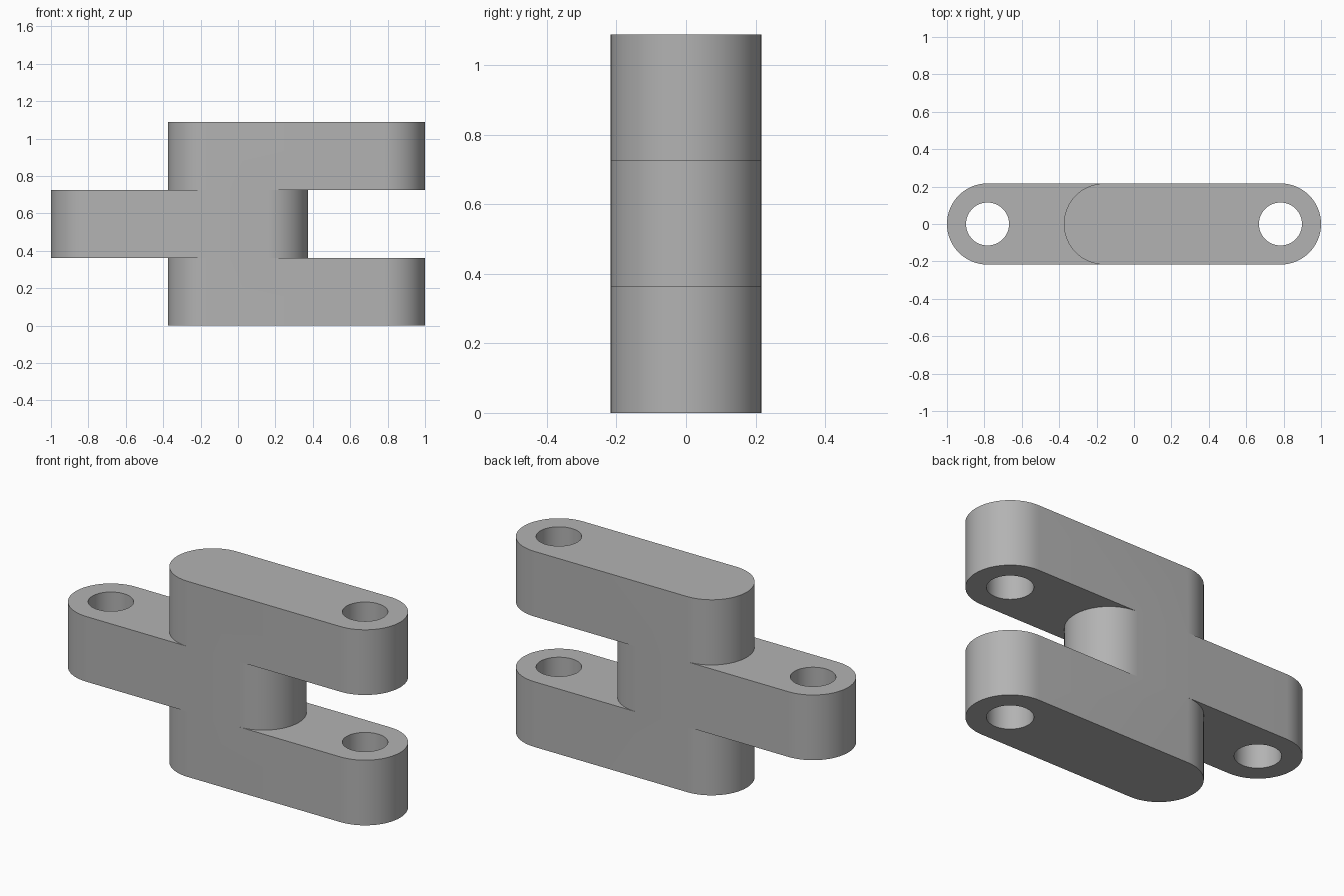
import bpy
import bmesh
from math import pi, cos, sin, radians

if "Cube" in bpy.data.objects:
    bpy.data.objects.remove(bpy.data.objects["Cube"], do_unlink=True)

RADIUS, HOLE, LAYER = 0.217, 0.115, 0.363   # end radius, hole radius, bar thickness
PIN_X, INNER_X = 0.783, 0.158               # centres of the outer and inner round ends
ARC = 32

grey = bpy.data.materials.new("plain grey")
grey.use_nodes = True
colour = (0.45, 0.45, 0.45, 1)
grey.diffuse_color = colour
grey.node_tree.nodes["Principled BSDF"].inputs["Base Color"].default_value = colour


def prism(name, points, z0, z1):
    """Extrude a flat outline from z0 to z1."""
    bm = bmesh.new()
    face = bm.faces.new([bm.verts.new((x, y, z0)) for x, y in points])
    top = bmesh.ops.extrude_face_region(bm, geom=[face])["geom"]
    verts = [v for v in top if isinstance(v, bmesh.types.BMVert)]
    bmesh.ops.translate(bm, verts=verts, vec=(0, 0, z1 - z0))
    bmesh.ops.recalc_face_normals(bm, faces=bm.faces)
    mesh = bpy.data.meshes.new(name)
    bm.to_mesh(mesh)
    bm.free()
    mesh.materials.append(grey)
    obj = bpy.data.objects.new(name, mesh)
    bpy.context.collection.objects.link(obj)
    return obj


def arc(x, radius, start, end, steps):
    angles = [start + (end - start) * i / steps for i in range(steps + 1)]
    return [(x + radius * cos(a), radius * sin(a)) for a in angles]


def combine(target, other, operation):
    """Apply a boolean and discard the second object."""
    mod = target.modifiers.new(operation.lower(), "BOOLEAN")
    mod.operation, mod.object, mod.solver = operation, other, "EXACT"
    bpy.context.view_layer.objects.active = target
    bpy.ops.object.modifier_apply(modifier=mod.name)
    bpy.data.objects.remove(other, do_unlink=True)


def bar(name, left, right, pin, layer):
    """Round-ended bar with a pin hole at one end."""
    outline = (arc(right, RADIUS, -pi / 2, pi / 2, ARC)
               + arc(left, RADIUS, pi / 2, 3 * pi / 2, ARC))
    z0, z1 = layer * LAYER, (layer + 1) * LAYER
    obj = prism(name, outline, z0, z1)
    circle = arc(pin, HOLE, 0, 2 * pi, 2 * ARC)[:-1]
    combine(obj, prism("hole_cutter", circle, z0 - 0.1, z1 + 0.1), "DIFFERENCE")
    return obj


# Middle tongue, joined between the two fork arms
link = bar("chain_link", -PIN_X, INNER_X, -PIN_X, 1)
for name, layer in (("lower_arm", 0), ("upper_arm", 2)):
    combine(link, bar(name, -INNER_X, PIN_X, PIN_X, layer), "UNION")

# Smooth round ends, crisp rims
bpy.ops.object.select_all(action="DESELECT")
link.select_set(True)
bpy.context.view_layer.objects.active = link
bpy.ops.object.shade_smooth_by_angle(angle=radians(30))
